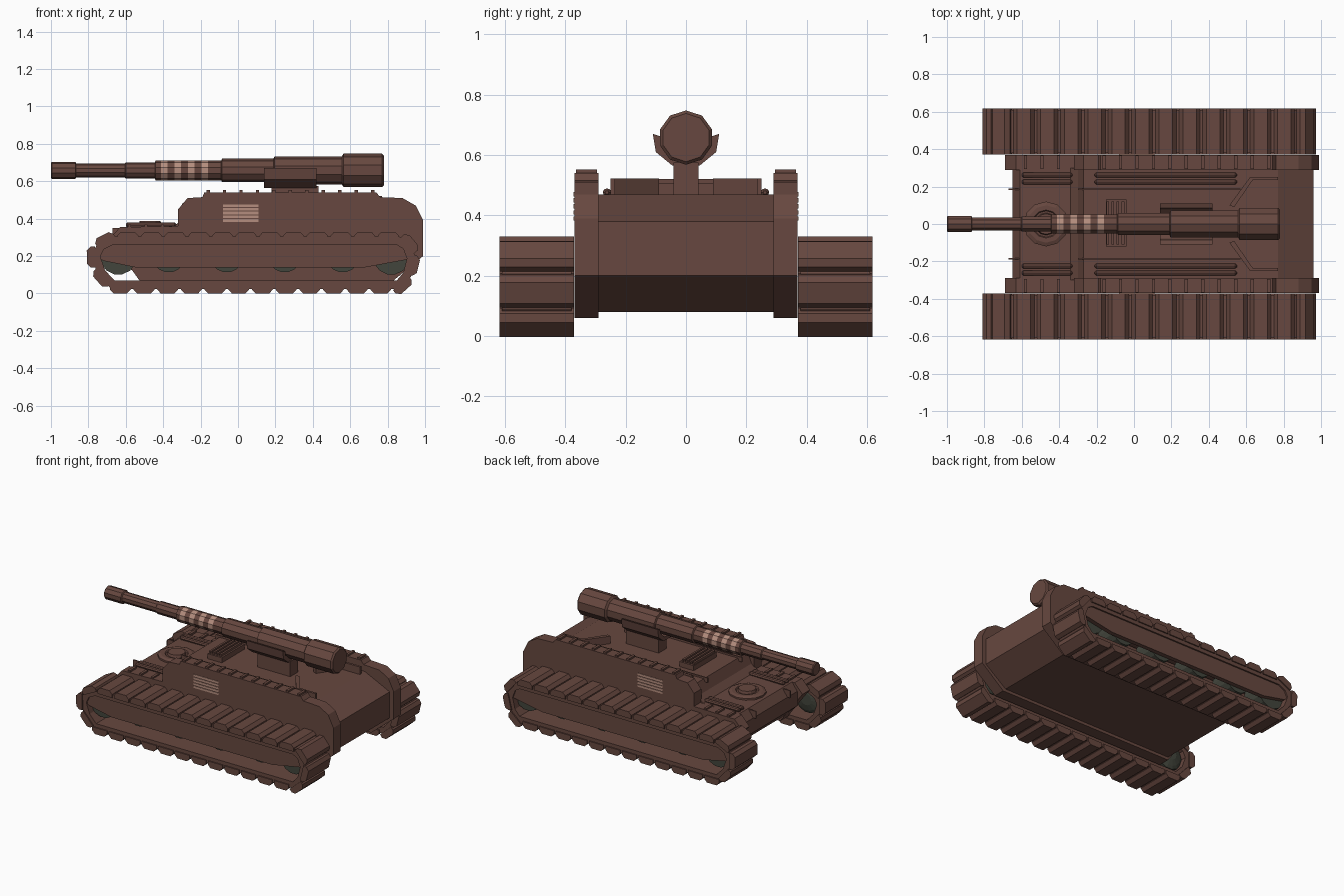
import bpy, bmesh, math
from mathutils import Vector, Matrix

old = bpy.data.objects.get("Cube")
if old:
    bpy.data.objects.remove(old)


def material(name, rgb):
    m = bpy.data.materials.new(name)
    m.use_nodes = True
    m.diffuse_color = (*rgb, 1)
    m.node_tree.nodes["Principled BSDF"].inputs["Base Color"].default_value = (*rgb, 1)
    return m


BROWN = material("rust brown", (0.135, 0.064, 0.05))
TAN = material("pale tan", (0.46, 0.27, 0.21))
GREEN = material("grey green", (0.055, 0.06, 0.045))


def finish(name, bm, mat=BROWN, mirror=False):
    bmesh.ops.recalc_face_normals(bm, faces=bm.faces)
    me = bpy.data.meshes.new(name)
    bm.to_mesh(me)
    bm.free()
    me.materials.append(mat)
    ob = bpy.data.objects.new(name, me)
    bpy.context.collection.objects.link(ob)
    if mirror:
        mod = ob.modifiers.new("Mirror", "MIRROR")
        mod.use_axis = (False, True, False)
        mod.use_mirror_merge = False
    return ob


def add_prism(bm, base, shift):
    """Closed solid: a polygon swept along a vector."""
    a = [bm.verts.new(p) for p in base]
    b = [bm.verts.new(Vector(p) + Vector(shift)) for p in base]
    bm.faces.new(a)
    bm.faces.new(b[::-1])
    for i in range(len(a)):
        j = (i + 1) % len(a)
        bm.faces.new((a[i], b[i], b[j], a[j]))


def side_prism(bm, xz, y0, y1):
    add_prism(bm, [(x, y0, z) for x, z in xz], (0, y1 - y0, 0))


def add_box(bm, x0, x1, y0, y1, z0, z1):
    side_prism(bm, [(x0, z0), (x1, z0), (x1, z1), (x0, z1)], y0, y1)


def add_lathe(bm, origin, axis, profile, sides, turn=0.0):
    """Revolve (distance, radius) pairs around the x, y or z axis."""
    rot = {"X": Matrix.Rotation(math.pi / 2, 3, "Y"),
           "Y": Matrix.Rotation(-math.pi / 2, 3, "X"),
           "Z": Matrix.Identity(3)}[axis]
    rings = []
    for d, r in profile:
        angles = [turn + math.tau * k / sides for k in range(sides)]
        rings.append([bm.verts.new(Vector(origin) + rot @ Vector((r * math.cos(t), r * math.sin(t), d)))
                      for t in angles])
    bm.faces.new(rings[0])
    bm.faces.new(rings[-1])
    for a, b in zip(rings, rings[1:]):
        for k in range(sides):
            j = (k + 1) % sides
            bm.faces.new((a[k], a[j], b[j], b[k]))


# Central hull
bm = bmesh.new()
side_prism(bm, [(-0.65, 0.3), (-0.61, 0.355), (-0.34, 0.36), (-0.3, 0.4), (-0.27, 0.47), (0.77, 0.47),
                (0.96, 0.38), (0.96, 0.2), (0.8, 0.08), (-0.52, 0.08), (-0.65, 0.2)], -0.3, 0.3)
finish("hull", bm)

# Side walls of the hull
wall = [(-0.69, 0.29), (-0.63, 0.355), (-0.32, 0.36), (-0.32, 0.45), (-0.27, 0.51), (-0.19, 0.515),
        (-0.18, 0.54), (0.74, 0.54), (0.76, 0.515), (0.88, 0.51), (0.95, 0.47), (0.99, 0.39),
        (0.99, 0.2), (0.82, 0.06), (-0.52, 0.06), (-0.57, 0.13)]
bm = bmesh.new()
side_prism(bm, wall, 0.29, 0.37)
finish("side_wall", bm, mirror=True)

# Small cleats along the top edge of the walls
bm = bmesh.new()
for k in range(11):
    x = -0.16 + k * 0.088
    add_box(bm, x - 0.009, x + 0.009, 0.295, 0.365, 0.53, 0.552)
for k in range(3):
    x = -0.58 + k * 0.088
    add_box(bm, x - 0.009, x + 0.009, 0.295, 0.365, 0.34, 0.368)
finish("wall_cleats", bm, mirror=True)

# Slatted side vents
bm = bmesh.new()
for k in range(5):
    z = 0.39 + k * 0.02
    add_box(bm, -0.08, 0.11, 0.368, 0.373, z - 0.007, z + 0.007)
finish("vent_slats", bm, TAN, mirror=True)

# Track loop
loop = [Vector(p) for p in [(-0.68, 0.025), (0.87, 0.025), (0.925, 0.09), (0.95, 0.19), (0.92, 0.27),
                            (0.86, 0.305), (-0.68, 0.305), (-0.75, 0.27), (-0.785, 0.2), (-0.75, 0.1)]]


def inset(points, d):
    out = []
    for i, p in enumerate(points):
        a = (p - points[i - 1]).normalized()
        b = (points[(i + 1) % len(points)] - p).normalized()
        na, nb = Vector((-a.y, a.x)), Vector((-b.y, b.x))
        out.append(p + (na + nb) * d / (1 + na.dot(nb)))
    return out


inner = inset(loop, 0.045)
bm = bmesh.new()
rings = [[bm.verts.new((p.x, y, p.y)) for p in pts]
         for pts, y in ((loop, 0.38), (loop, 0.61), (inner, 0.61), (inner, 0.38))]
for r in range(4):
    a, b = rings[r], rings[(r + 1) % 4]
    for i in range(len(loop)):
        j = (i + 1) % len(loop)
        bm.faces.new((a[i], a[j], b[j], b[i]))
finish("track_band", bm, mirror=True)

# Track pads, spaced evenly around the loop
edges = [(p, loop[(i + 1) % len(loop)]) for i, p in enumerate(loop)]
total = sum((b - a).length for a, b in edges)
count = round(total / 0.126)


def at_length(s):
    for a, b in edges:
        n = (b - a).length
        if s <= n:
            return a.lerp(b, s / n)
        s -= n
    return edges[0][0]


bm = bmesh.new()
for k in range(count):
    s = total * (k + 0.4) / count
    mid = at_length(s)
    t = (at_length((s + 0.03) % total) - at_length((s - 0.03) % total)).normalized()
    n = Vector((t.y, -t.x))
    pad = [mid + t * u + n * v for u, v in
           ((-0.056, -0.02), (0.056, -0.02), (0.056, 0.004), (0.036, 0.025), (-0.036, 0.025), (-0.056, 0.004))]
    side_prism(bm, pad, 0.372, 0.618)
finish("track_pads", bm, mirror=True)

# Track skirt plate
bm = bmesh.new()
side_prism(bm, [(-0.755, 0.2), (-0.72, 0.265), (-0.68, 0.285), (0.86, 0.285), (0.9, 0.26), (0.925, 0.185),
                (0.68, 0.14), (-0.55, 0.14), (-0.72, 0.175)], 0.57, 0.6)
finish("track_skirt", bm, mirror=True)

# Road wheels
bm = bmesh.new()
for x in (-0.64, -0.37, -0.06, 0.25, 0.56, 0.82):
    r = 0.1 if abs(x) > 0.6 else 0.088
    add_lathe(bm, (x, 0, 0.2), "Y", [(0.4, r * 0.4), (0.41, r * 0.8), (0.42, r), (0.565, r)], 14)
finish("road_wheels", bm, GREEN, mirror=True)

# Deck rods and thin rails
bm = bmesh.new()
for x0, x1, z in ((-0.21, 0.55, 0.476), (-0.6, -0.33, 0.366)):
    for y in (0.225, 0.262):
        add_lathe(bm, (0, y, z), "X", [(x0, 0.006), (x0 + 0.01, 0.014), (x1 - 0.01, 0.014), (x1, 0.006)], 8)
add_box(bm, -0.3, 0.57, 0.183, 0.191, 0.45, 0.482)
add_box(bm, -0.67, -0.6, 0.183, 0.191, 0.3, 0.35)
finish("deck_rods", bm, mirror=True)

# Front hatch
bm = bmesh.new()
add_lathe(bm, (-0.47, 0, 0), "Z", [(0.34, 0.12), (0.368, 0.12), (0.376, 0.1), (0.376, 0.075),
                                   (0.37, 0.07), (0.37, 0.06), (0.388, 0.055)], 12)
finish("hatch", bm)

# Roof grille
bm = bmesh.new()
add_box(bm, -0.15, -0.04, -0.12, 0.13, 0.46, 0.505)
for k in range(4):
    x = -0.14 + k * 0.027
    add_box(bm, x - 0.007, x + 0.007, -0.11, 0.12, 0.5, 0.52)
finish("roof_grille", bm)

# Angled rear deck walls
bm = bmesh.new()
add_prism(bm, [(0.51, 0.1, 0.46), (0.62, 0.25, 0.46), (0.77, 0.25, 0.46), (0.77, 0.235, 0.46),
               (0.635, 0.235, 0.46), (0.535, 0.09, 0.46)], (0, 0, 0.062))
finish("rear_deck_wall", bm, mirror=True)

# Gun pedestal and cradle
bm = bmesh.new()
add_box(bm, 0.18, 0.43, -0.042, 0.042, 0.46, 0.575)
finish("gun_pedestal", bm)
half = [(0.045, 0.565), (0.1, 0.61), (0.11, 0.67), (0.085, 0.662), (0.078, 0.63), (0.035, 0.59)]
bm = bmesh.new()
add_prism(bm, [(0.14, y, z) for y, z in half + [(-y, z) for y, z in reversed(half)]], (0.28, 0, 0))
finish("gun_cradle", bm)

# Gun barrel with pale painted bands
gun = [(-1, 0.04), (-0.995, 0.046), (-0.87, 0.046), (-0.865, 0.037), (-0.605, 0.037), (-0.6, 0.043),
       (-0.445, 0.043), (-0.44, 0.053), (-0.09, 0.053), (-0.085, 0.063), (0.19, 0.063), (0.195, 0.075),
       (0.555, 0.075), (0.565, 0.09), (0.77, 0.09), (0.78, 0.08)]
start, width = -0.412, 0.036
cuts = [(start + k * width, 0.053) for k in range(8)]
bm = bmesh.new()
add_lathe(bm, (0, 0, 0.658), "X", sorted(gun + cuts), 10)
barrel = finish("gun_barrel", bm)
barrel.data.materials.append(TAN)
for f in barrel.data.polygons:
    band = math.floor((f.center.x - start) / width)
    if abs(f.normal.x) < 0.5 and 0 <= band < 7 and band % 2 == 0:
        f.material_index = 1
